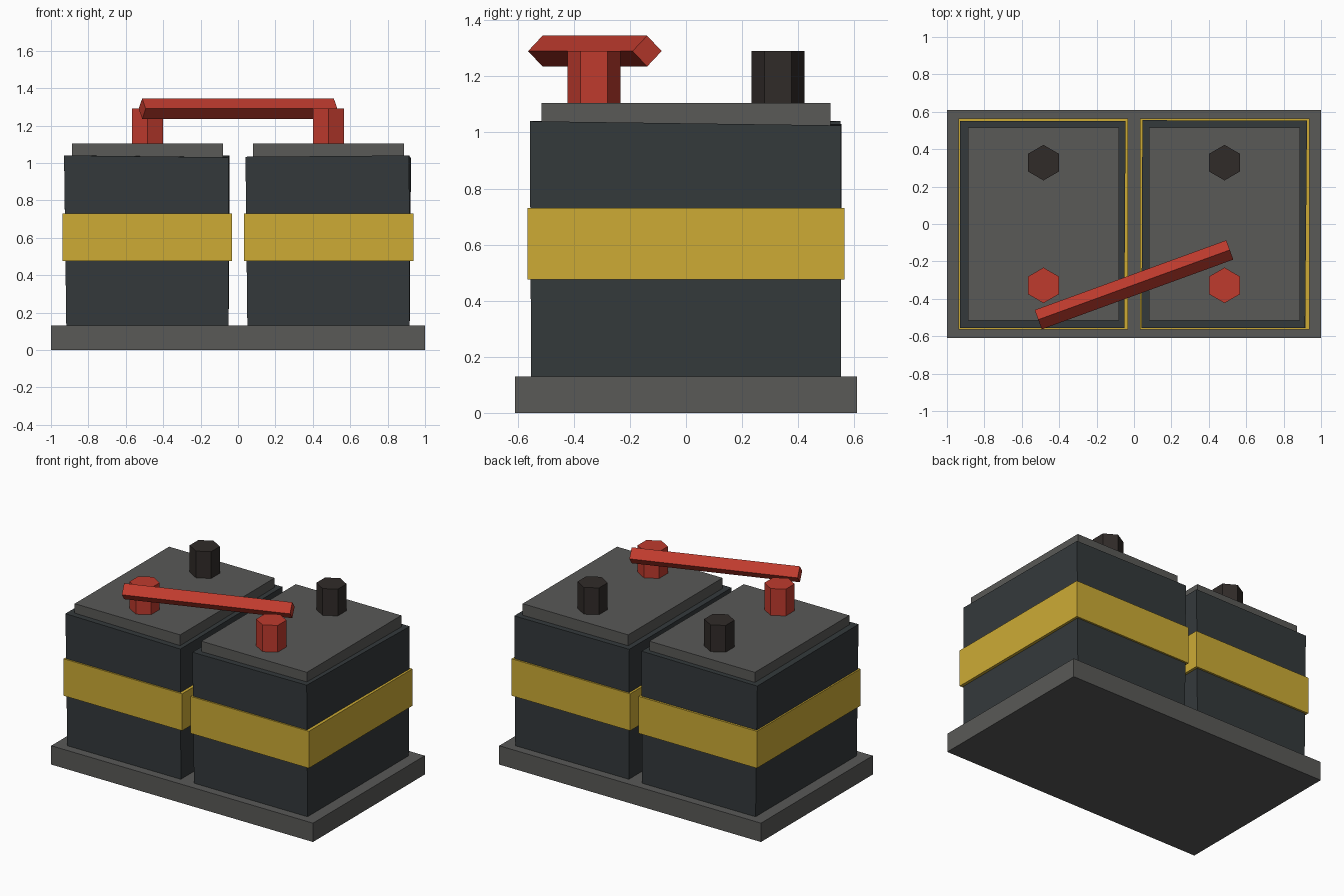
import bpy, math

if "Cube" in bpy.data.objects:
    bpy.data.objects.remove(bpy.data.objects["Cube"])


def material(name, rgb):
    m = bpy.data.materials.new(name)
    m.diffuse_color = (*rgb, 1)
    m.use_nodes = True
    m.node_tree.nodes["Principled BSDF"].inputs["Base Color"].default_value = m.diffuse_color
    return m


GREY = material("dark_grey", (0.10, 0.10, 0.095))
CASE = material("case_black", (0.034, 0.041, 0.044))
YELLOW = material("yellow", (0.61, 0.41, 0.036))
RED = material("red", (0.52, 0.043, 0.027))
BLACK = material("black", (0.03, 0.024, 0.022))


def finish(name, mat):
    ob = bpy.context.object
    ob.name = ob.data.name = name
    ob.data.materials.append(mat)
    return ob


def box(name, mat, x, half_x, half_y, z0, z1):
    bpy.ops.mesh.primitive_cube_add(size=2)
    ob = finish(name, mat)
    for v in ob.data.vertices:
        v.co = (x + v.co.x * half_x, v.co.y * half_y, z1 if v.co.z > 0 else z0)
    return ob


def post(name, mat, x, y):
    # hexagonal prism with points along y
    bpy.ops.mesh.primitive_cylinder_add(vertices=6, radius=0.095, depth=0.20,
                                        location=(x, y, 1.19))
    return finish(name, mat)


# Tray
box("base_tray", GREY, 0, 1.0, 0.61, 0, 0.13)

# Slightly uneven top corners of each case, keyed by (side of x, side of y)
TOPS = {
    "left": {(-1, -1): (-0.93, -0.555, 1.04), (1, -1): (-0.052, -0.555, 1.03),
             (1, 1): (-0.045, 0.55, 1.04), (-1, 1): (-0.93, 0.55, 1.035)},
    "right": {(-1, -1): (0.04, -0.555, 1.033), (1, -1): (0.915, -0.557, 1.04),
              (1, 1): (0.925, 0.553, 1.025), (-1, 1): (0.045, 0.555, 1.03)},
}

for side, s in (("left", -1), ("right", 1)):
    x = s * 0.484
    # Battery case, with the top corners nudged
    case = box(side + "_case", CASE, x, 0.434, 0.552, 0.12, 1.035)
    for v in case.data.vertices:
        if v.co.z > 0.5:
            v.co = TOPS[side][(1 if v.co.x > x else -1, 1 if v.co.y > 0 else -1)]
    # Band, lid and terminals
    box(side + "_band", YELLOW, x, 0.453, 0.565, 0.475, 0.73)
    box(side + "_lid", GREY, x, 0.403, 0.515, 1.01, 1.105)
    post(side + "_positive_terminal", RED, x, -0.328)
    post(side + "_negative_terminal", BLACK, x, 0.328)

# Diamond-section bar lying across the red terminals
bpy.ops.mesh.primitive_cylinder_add(vertices=4, radius=0.055, depth=1.09,
                                    location=(0, -0.325, 1.29),
                                    rotation=(0, math.pi / 2, math.radians(20)))
finish("connector_bar", RED)
